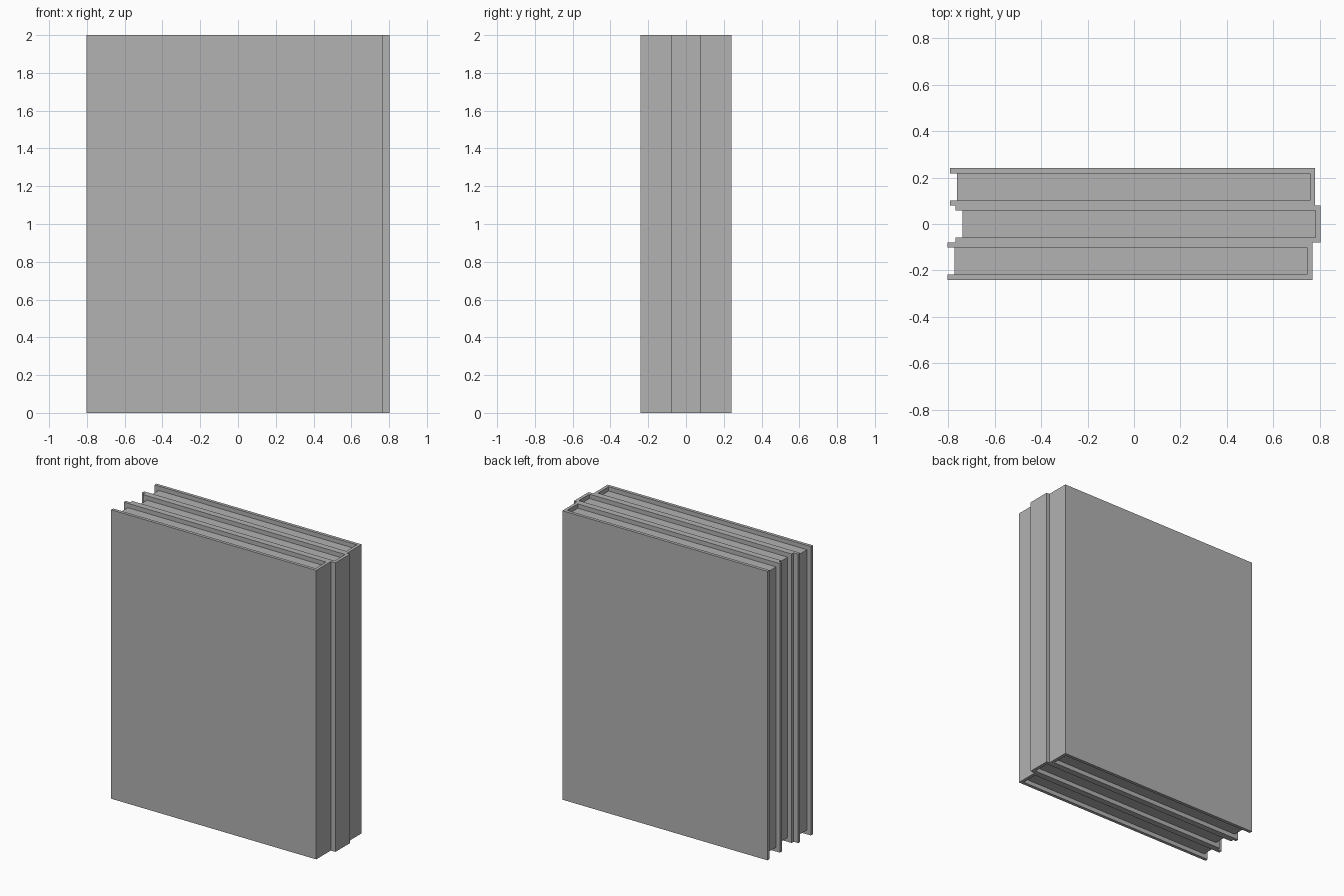
import bpy
import bmesh

cube = bpy.data.objects.get("Cube")
if cube:
    bpy.data.objects.remove(cube, do_unlink=True)

HEIGHT = 2.0
LENGTH = 1.57
THICK = 0.16
BOARD = 0.022     # cover thickness
OVERHANG = 0.03   # how far the cover stands past the pages

grey = bpy.data.materials.new("plain grey")
grey.use_nodes = True
colour = (0.445, 0.445, 0.445, 1)
grey.diffuse_color = colour
grey.node_tree.nodes["Principled BSDF"].inputs["Base Color"].default_value = colour


def extrude_outline(name, outline, z0, z1, location):
    """Make a solid by raising a flat outline from z0 to z1."""
    bm = bmesh.new()
    face = bm.faces.new([bm.verts.new((x, y, z0)) for x, y in outline])
    raised = bmesh.ops.extrude_face_region(bm, geom=[face])["geom"]
    top = [v for v in raised if isinstance(v, bmesh.types.BMVert)]
    bmesh.ops.translate(bm, verts=top, vec=(0, 0, z1 - z0))
    bmesh.ops.recalc_face_normals(bm, faces=bm.faces)
    mesh = bpy.data.meshes.new(name)
    bm.to_mesh(mesh)
    bm.free()
    mesh.materials.append(grey)
    obj = bpy.data.objects.new(name, mesh)
    obj.location = location
    bpy.context.collection.objects.link(obj)
    return obj


def book(name, spine_x, y):
    """A hardback with its spine at +x, built around the spine's outer face."""
    half, inner = THICK / 2, THICK / 2 - BOARD
    # Folded cover: two boards joined by the spine
    cover = [(-LENGTH, -half), (0, -half), (0, half), (-LENGTH, half),
             (-LENGTH, inner), (-BOARD, inner), (-BOARD, -inner), (-LENGTH, -inner)]
    extrude_outline(name + "_cover", cover, 0, HEIGHT, (spine_x, y, 0))
    # Page block, set back from the three open edges
    fore = OVERHANG - LENGTH
    pages = [(fore, -inner), (-BOARD, -inner), (-BOARD, inner), (fore, inner)]
    extrude_outline(name + "_pages", pages, OVERHANG, HEIGHT - OVERHANG, (spine_x, y, 0))


# Three books side by side, slightly out of line
book("front_book", 0.767, -THICK)
book("middle_book", 0.802, 0)
book("back_book", 0.779, THICK)
